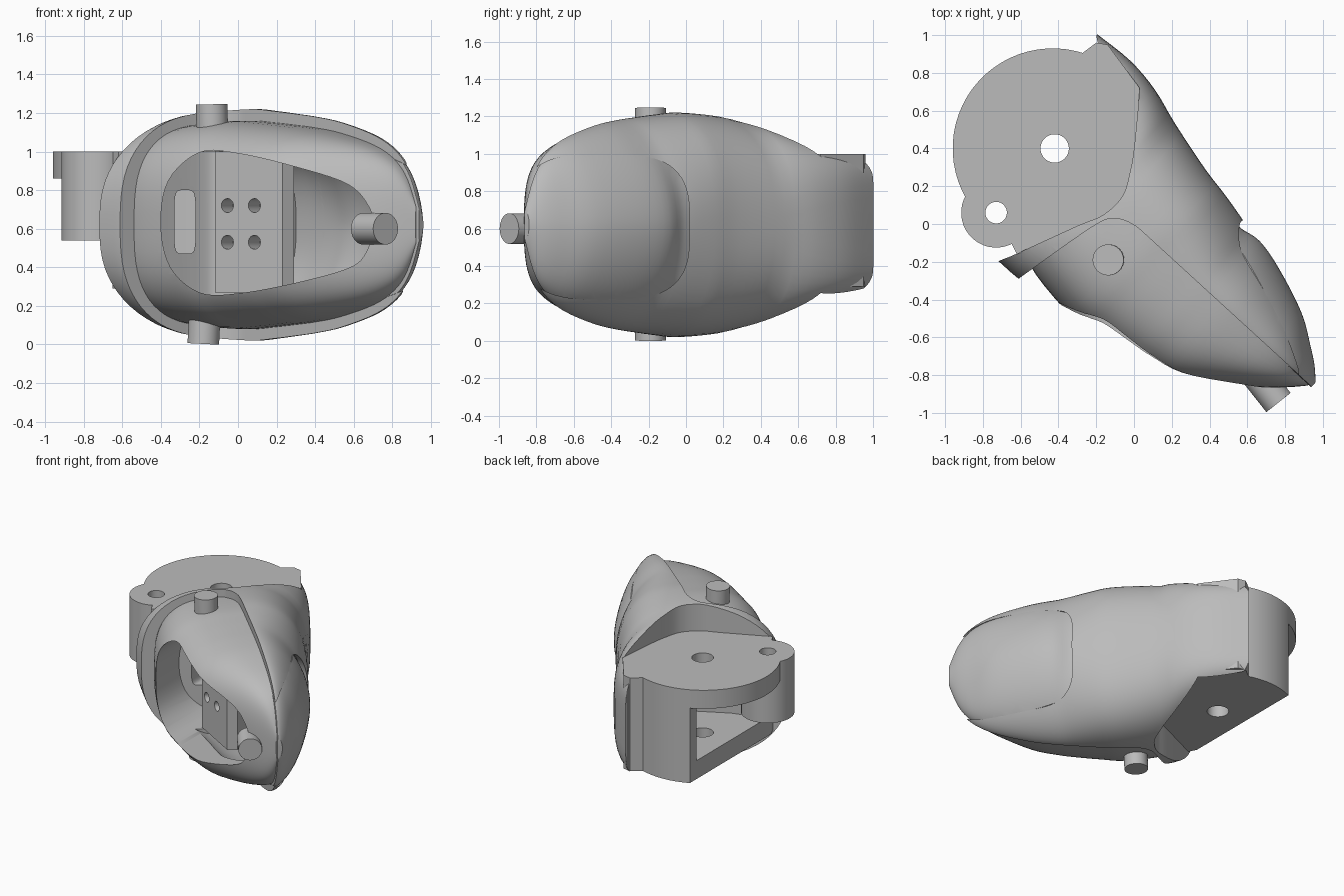
import bpy, bmesh, math
from mathutils import Vector

if "Cube" in bpy.data.objects:
    bpy.data.objects.remove(bpy.data.objects["Cube"], do_unlink=True)

grey = bpy.data.materials.new("plain_grey")
grey.use_nodes = True
GREY = (0.5, 0.5, 0.5, 1)
grey.diffuse_color = GREY
grey.node_tree.nodes["Principled BSDF"].inputs["Base Color"].default_value = GREY

MID_Z = 0.62


def finger(u, v, z):
    """Finger frame: u runs to the tip, v runs to the nail side."""
    return (0.738 * u + 0.675 * v, 0.738 * v - 0.675 * u, z)


def along_x(y, z, h):
    return (h, y, z)


def along_y(x, z, h):
    return (x, h, z)


def along_z(x, y, h):
    return (x, y, h)


def spline(pts, steps, closed=False):
    """Catmull-Rom curve through the points."""
    pts = [Vector(p) for p in pts]
    n, out = len(pts), []
    for i in range(n if closed else n - 1):
        if closed:
            a, b, c, d = (pts[(i + k) % n] for k in (-1, 0, 1, 2))
        else:
            a, b, c, d = (pts[min(max(i + k, 0), n - 1)] for k in (-1, 0, 1, 2))
        for s in range(steps):
            t = s / steps
            out.append(b + (c - a) * (t / 2) + (a * 2 - b * 5 + c * 4 - d) * (t * t / 2)
                       + (b * 3 - a - c * 3 + d) * (t ** 3 / 2))
    return out if closed else out + [pts[-1]]


def squircle(a, b, n_neg, n_pos, count):
    """Superellipse with its own squareness on each side."""
    ring = []
    for i in range(count):
        t = math.tau * (i + 0.5) / count
        c, s = math.cos(t), math.sin(t)
        n = n_pos if c > 0 else n_neg
        ring.append((a * math.copysign(abs(c) ** (2 / n), c),
                     b * math.copysign(abs(s) ** (2 / n), s)))
    return ring


def skin(name, rings):
    """Closed solid through rings of equal length."""
    bm = bmesh.new()
    loops = [[bm.verts.new(p) for p in ring] for ring in rings]
    n = len(loops[0])
    for a, b in zip(loops, loops[1:]):
        for i in range(n):
            j = (i + 1) % n
            bm.faces.new((a[i], a[j], b[j], b[i]))
    bm.faces.new(loops[0])
    bm.faces.new(loops[-1])
    bmesh.ops.recalc_face_normals(bm, faces=bm.faces)
    mesh = bpy.data.meshes.new(name)
    bm.to_mesh(mesh)
    bm.free()
    mesh.materials.append(grey)
    obj = bpy.data.objects.new(name, mesh)
    bpy.context.scene.collection.objects.link(obj)
    return obj


def prism(name, outline, frame, lo, hi):
    return skin(name, [[frame(p[0], p[1], h) for p in outline] for h in (lo, hi)])


def rod(name, start, end, radius, sides=40):
    start, end = Vector(start), Vector(end)
    turn = (end - start).to_track_quat('Z', 'Y')
    circle = squircle(radius, radius, 2, 2, sides)
    return skin(name, [[p + turn @ Vector((a, b, 0)) for a, b in circle] for p in (start, end)])


def combine(obj, op, tools):
    for tool in tools:
        mod = obj.modifiers.new("cut", 'BOOLEAN')
        mod.operation, mod.object, mod.solver = op, tool, 'EXACT'
    graph = bpy.context.evaluated_depsgraph_get()
    mesh = bpy.data.meshes.new_from_object(obj.evaluated_get(graph))
    obj.modifiers.clear()
    obj.data = mesh


# Stations: place along finger, pad-side depth, nail-side depth, half height
STATIONS = [
    (-.82, .62, .61, .405), (-.6, .63, .625, .44), (-.4, .63, .60, .50),
    (-.2, .62, .54, .575), (.08, .55, .47, .60), (.25, .51, .44, .59),
    (.41, .485, .405, .575), (.55, .465, .365, .56), (.73, .43, .325, .53),
    (.97, .295, .235, .46), (1.12, .175, .14, .375), (1.21, .09, .075, .265),
    (1.275, .012, .012, .10)]


def loft(name, change, keep=lambda u: True, power=2.7):
    rings = []
    for s in spline([change(*s) for s in STATIONS if keep(s[0])], 4):
        u, front, back, high = s
        # Nail side: boxy at the hinge, rounder towards the tip
        back_power = 2.4 + max(0, -.2 - u) * 6 - min(max(u - .2, 0), .3) * 2
        rings.append([finger(u, v * (back if v > 0 else front), MID_Z + z * high)
                      for v, z in squircle(1, 1, power, back_power, 64)])
    return skin(name, rings)


def pad_station(u, f, b, h):
    bulge = 1 + .15 * max(0, 1 - ((u - .42) / .5) ** 2)
    step = .01 + .4 * max(0, -.05 - u)
    return (u * .985, max(f * bulge - step, .01), b, h * .9)


# Main lofts
shell = loft("back_shell", lambda u, f, b, h: (u, f, b, h))
pad = loft("pad_shell", pad_station, power=2.9)
nail = loft("nail", lambda u, f, b, h: (u, .005, b + (-.04 if u < .5 else .018), h - .02),
            lambda u: u > .2)
cavity = loft("cavity_cutter", lambda u, f, b, h: (u, f - .09, b - .11, h - .17),
              lambda u: 0 < u < 1)
helpers = [cavity]

# Seam between pad and shell, in the finger frame
seam = spline([(.1, 0), (0, -.005), (-.09, -.045), (-.15, -.15), (-.25, -.6)], 6)
pad_zone = prism("pad_zone_cutter", [(2, 0)] + seam + [(-.36, -1.2), (2, -1.2)], finger, -1, 2)

# Curved clearance for the hinge
clear = spline([(-.65, -.17), (-.3, -.01), (-.16, .05), (-.06, .15), (-.02, .28),
                (0, .4), (.02, .6), (.03, .72)], 4)
hinge_zone = prism("hinge_zone_cutter", [(-1.5, -.5)] + clear
                   + [(-.19, .95), (-.3, 1.5), (-1.5, 1.5)], along_z, -1, 2)

# Recess for the nail
nail_outline = [(y - .45, z + .61) for y, z in squircle(.47, .39, 2.8, 3.2, 64)]
nail_zone = prism("nail_zone_cutter", nail_outline, along_x, .2, 2)

# Small cable port between the cavity and the hinge slot
port_outline = [(x - .275, z + .635) for x, z in squircle(.055, .165, 5, 5, 32)]
port = prism("port_cutter", port_outline, along_y, -.5, .3)

helpers += [pad_zone, hinge_zone, nail_zone, port]
combine(shell, 'DIFFERENCE', [pad_zone, hinge_zone, nail_zone, cavity, port])
combine(nail, 'INTERSECT', [nail_zone])
combine(nail, 'DIFFERENCE', [cavity])

# Pad with its teardrop opening
window = spline([(-.40, .62), (-.36, .85), (-.2, .995), (0, .99), (.3, .92), (.57, .83),
                 (.68, .71), (.70, .6), (.66, .47), (.57, .395), (.3, .32), (0, .265),
                 (-.2, .27), (-.35, .40)], 5, True)
opening = prism("opening_cutter", window, along_y, -2, .1)
helpers.append(opening)
combine(pad, 'INTERSECT', [pad_zone])
combine(pad, 'DIFFERENCE', [cavity, opening])

# Hinge: round knuckle with a root block, slotted into a fork
LOW, HIGH = .29, 1.0
hinge = rod("hinge_fork", (-.43, .40, LOW), (-.43, .40, HIGH), .53, 64)
root = prism("root_helper", [(-.28, .90), (-.2, .96), (-.14, .95), (.03, .72), (.01, .4),
                             (-.05, .14), (-.2, .02), (-.62, -.16), (-.7, 0), (-.43, .41)],
             along_z, LOW, HIGH)
trim = prism("trim_cutter", clear + [(.03, 1.5), (1, 1.5), (1, -1), (-.65, -1)],
             along_z, -1, 2)
slot = prism("slot_cutter", [(-1.3, .8), (-.6, .8), (-.2, .72), (-.08, .42), (-.15, .16),
                             (-.4, .03), (-.7, -.06), (-1.3, -.06)], along_z, .43, .86)
side = prism("side_cutter", [(-1.3, -.5), (-.65, -.5), (-.65, 1.3), (-1.3, 1.3)],
             along_z, 0, .86)
lug = rod("lug_helper", (-.73, .06, .54), (-.73, .06, HIGH), .185)
bores = [rod("axle_bore", (-.42, .40, 0), (-.42, .40, 2), .075),
         rod("lug_bore", (-.73, .06, 0), (-.73, .06, 2), .057)]
helpers += [root, trim, slot, side, lug] + bores
combine(hinge, 'DIFFERENCE', [trim])
combine(hinge, 'UNION', [root])
combine(hinge, 'DIFFERENCE', [slot, side, port])
combine(hinge, 'UNION', [lug])
combine(hinge, 'DIFFERENCE', bores)

# Inner mounting plate with four screw holes
plate = prism("mounting_plate", [(-.12, -.26), (.23, -.46), (.29, -.42), (.29, -.02),
                                 (.05, .06), (-.12, .06)], along_z, .27, 1.0)
screws = [rod("screw_bore", (x - .1, y - .175, z), (x + .06, y + .105, z), .036, 24)
          for x, y in ((-.055, -.297), (.085, -.377)) for z in (.53, .72)]
helpers += screws
combine(plate, 'DIFFERENCE', screws)

# Tendon pins
pins = [rod("top_pin", (-.13, -.19, 1.0), (-.137, -.19, 1.245), .082),
        rod("bottom_pin", (-.17, -.19, .2), (-.18, -.19, .003), .082),
        rod("tip_pin", (.65, -.80, .6), (.765, -.945, .6), .082)]

for tool in helpers:
    bpy.data.objects.remove(tool, do_unlink=True)

for obj in [shell, pad, nail, hinge, plate] + pins:
    for face in obj.data.polygons:
        face.use_smooth = True
    obj.data.set_sharp_from_angle(angle=math.radians(32))
